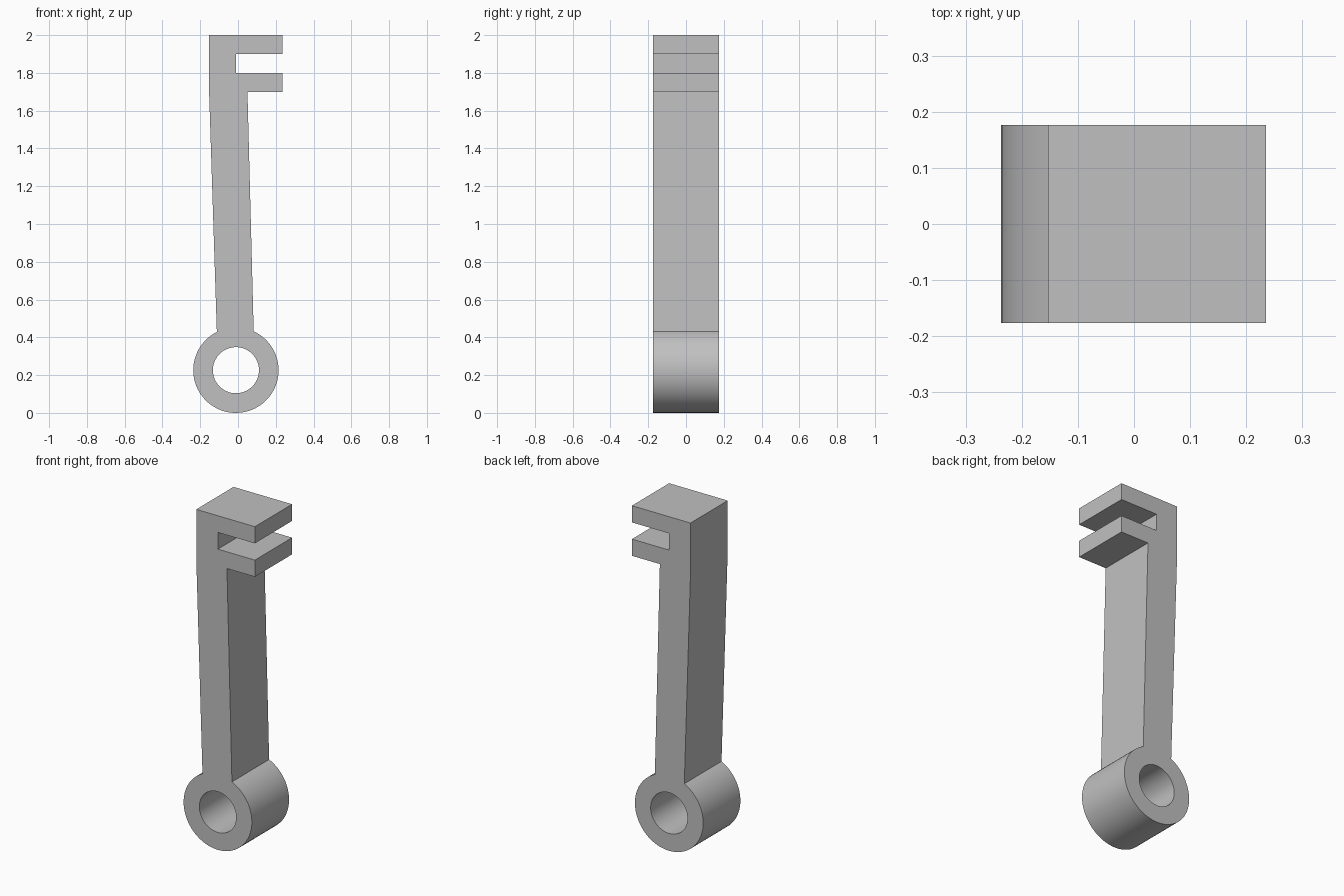
import bpy, bmesh, math

if "Cube" in bpy.data.objects:
    bpy.data.objects.remove(bpy.data.objects["Cube"])

HALF_DEPTH = 0.176
CX, CZ, R_OUT, R_IN = -0.011, 0.226, 0.226, 0.122


def arc(radius, start, end, steps):
    """Points on a circle about the eye centre, angles in radians."""
    return [(CX + radius * math.cos(start + (end - start) * i / steps),
             CZ + radius * math.sin(start + (end - start) * i / steps))
            for i in range(steps + 1)]


# Outline: slotted head, leaning arm, round eye (drawn around the bottom)
head_and_arm = [(0.05, 1.70), (0.235, 1.70), (0.235, 1.80), (-0.01, 1.80),
                (-0.01, 1.90), (0.235, 1.90), (0.235, 2.0), (-0.153, 2.0),
                (-0.153, 1.70)]
left = math.acos(-0.101 / R_OUT)
right = math.acos(0.094 / R_OUT)
outline = head_and_arm + arc(R_OUT, left, right + 2 * math.pi, 72)
bore = arc(R_IN, 0, 2 * math.pi, 64)[:-1]

# Extrude the outline with its bore hole
curve = bpy.data.curves.new("lever_profile", 'CURVE')
curve.dimensions = '2D'
curve.fill_mode = 'BOTH'
curve.extrude = HALF_DEPTH
for loop in (outline, bore):
    spline = curve.splines.new('POLY')
    spline.points.add(len(loop) - 1)
    for point, (x, z) in zip(spline.points, loop):
        point.co = (x, z, 0, 1)
    spline.use_cyclic_u = True

lever = bpy.data.objects.new("slotted_lever", curve)
bpy.context.collection.objects.link(lever)
lever.rotation_euler.x = math.pi / 2
bpy.context.view_layer.objects.active = lever
lever.select_set(True)
bpy.ops.object.convert(target='MESH')
lever = bpy.context.object
bpy.ops.object.transform_apply(location=False, rotation=True, scale=False)

# Weld caps to the walls and merge flat triangles
bm = bmesh.new()
bm.from_mesh(lever.data)
bmesh.ops.remove_doubles(bm, verts=bm.verts, dist=0.0005)
bmesh.ops.recalc_face_normals(bm, faces=bm.faces)
bm.to_mesh(lever.data)
bm.free()

# Plain grey material
grey = bpy.data.materials.new("grey")
grey.diffuse_color = (0.53, 0.53, 0.53, 1)
grey.use_nodes = True
grey.node_tree.nodes["Principled BSDF"].inputs["Base Color"].default_value = grey.diffuse_color
lever.data.materials.clear()
lever.data.materials.append(grey)
bpy.ops.object.shade_smooth_by_angle(angle=math.radians(20))
# Keep the flat walls and caps crisp where the lean changes only slightly
for edge in lever.data.edges:
    a, b = (lever.data.vertices[i].co for i in edge.vertices)
    if abs(a.z - 1.70) < 0.001 and abs(b.z - 1.70) < 0.001:
        edge.use_edge_sharp = True
